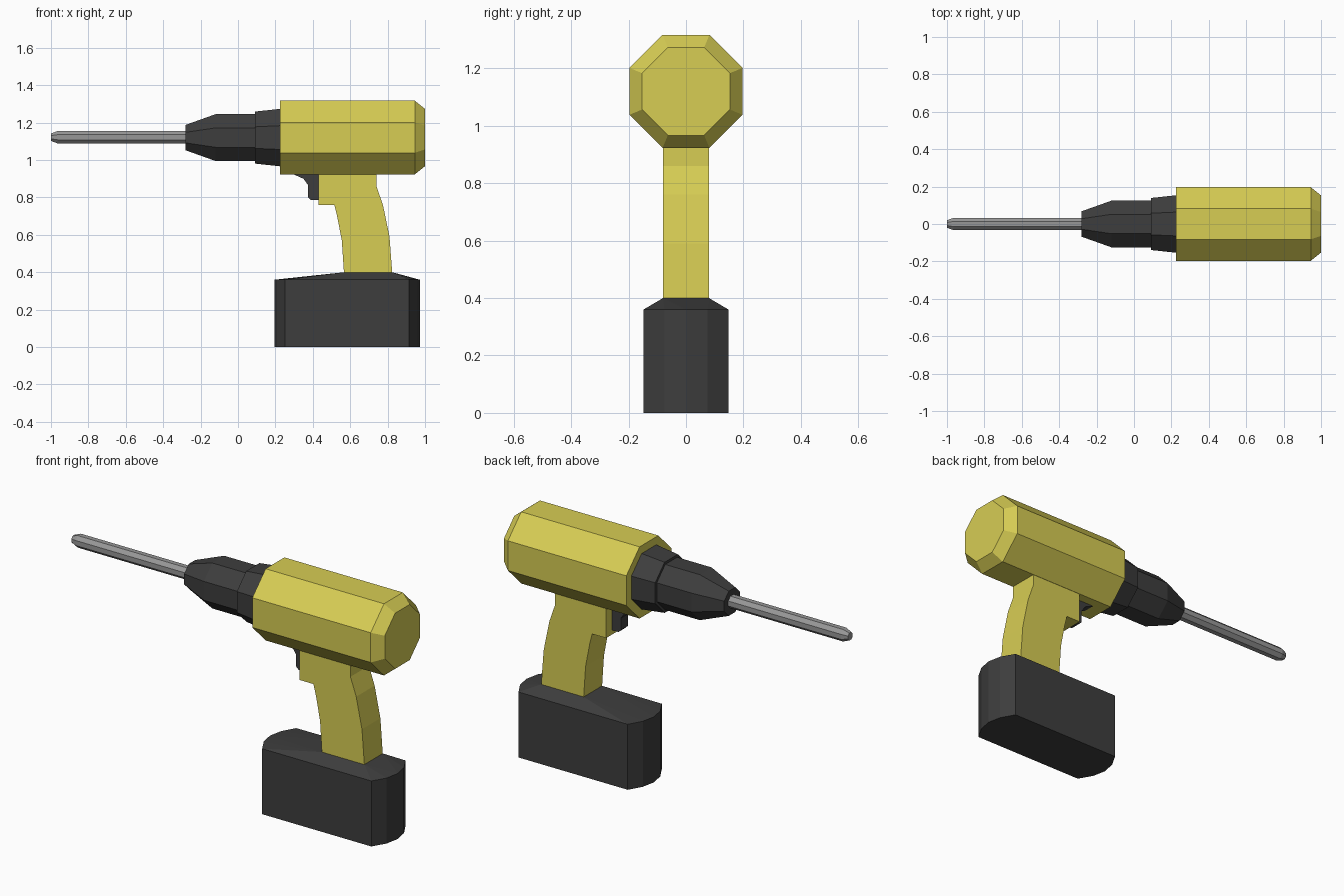
import bpy, bmesh, math
from mathutils import Vector

if "Cube" in bpy.data.objects:
    bpy.data.objects.remove(bpy.data.objects["Cube"])


def material(name, rgb):
    m = bpy.data.materials.new(name)
    m.diffuse_color = (*rgb, 1)
    m.use_nodes = True
    m.node_tree.nodes["Principled BSDF"].inputs["Base Color"].default_value = m.diffuse_color
    return m


YELLOW = material("yellow_plastic", (0.68, 0.61, 0.088))
DARK = material("dark_plastic", (0.047, 0.047, 0.047))
STEEL = material("grey_steel", (0.31, 0.31, 0.31))
AXIS_Z = 1.12  # height of the drill axis


def finish(bm, name, mat):
    bmesh.ops.recalc_face_normals(bm, faces=bm.faces)
    me = bpy.data.meshes.new(name)
    bm.to_mesh(me)
    bm.free()
    me.materials.append(mat)
    ob = bpy.data.objects.new(name, me)
    bpy.context.collection.objects.link(ob)
    return ob


def octagon_lathe(name, profile, mat, z=AXIS_Z):
    """Eight-sided solid along x; profile holds (x, half height across flats)."""
    bm = bmesh.new()
    rings = []
    for x, half in profile:
        r = half / math.cos(math.pi / 8)
        angles = [math.pi / 8 + i * math.pi / 4 for i in range(8)]
        rings.append([bm.verts.new((x, r * math.cos(a), z + r * math.sin(a))) for a in angles])
    for a, b in zip(rings, rings[1:]):
        for i in range(8):
            j = (i + 1) % 8
            bm.faces.new((a[i], a[j], b[j], b[i]))
    bm.faces.new(rings[0])
    bm.faces.new(rings[-1])
    return finish(bm, name, mat)


def side_extrude(name, outline, half_width, mat):
    """Extrude an (x, z) outline symmetrically along y."""
    bm = bmesh.new()
    face = bm.faces.new([bm.verts.new((x, -half_width, z)) for x, z in outline])
    ext = bmesh.ops.extrude_face_region(bm, geom=[face])
    verts = [g for g in ext["geom"] if isinstance(g, bmesh.types.BMVert)]
    bmesh.ops.translate(bm, verts=verts, vec=Vector((0, 2 * half_width, 0)))
    return finish(bm, name, mat)


# Motor housing with chamfered rear
octagon_lathe("motor_housing", [(0.225, 0.197), (0.945, 0.197), (1.0, 0.153)], YELLOW)

# Collar, chuck and bit
octagon_lathe("collar", [(0.09, 0.139), (0.23, 0.154)], DARK)
octagon_lathe("chuck", [(-0.28, 0.068), (-0.12, 0.125), (0.095, 0.125)], DARK)
octagon_lathe("drill_bit", [(-1.0, 0.02), (-0.965, 0.033), (-0.27, 0.033)], STEEL, 1.122)

# Curved grip
side_extrude("grip", [
    (0.43, 0.93), (0.43, 0.76), (0.515, 0.76), (0.53, 0.70), (0.555, 0.57),
    (0.567, 0.39), (0.825, 0.39), (0.81, 0.59), (0.775, 0.76), (0.74, 0.86), (0.74, 0.93)],
    0.08, YELLOW)

# Trigger
side_extrude("trigger", [
    (0.30, 0.93), (0.30, 0.922), (0.35, 0.90), (0.375, 0.865), (0.375, 0.80),
    (0.39, 0.785), (0.44, 0.785), (0.44, 0.93)], 0.03, DARK)

# Battery: bowed ends, top sloping up to the grip
bm = bmesh.new()
half_end = [(0.915, -0.148), (0.957, -0.075), (0.972, 0.0), (0.957, 0.075), (0.915, 0.148)]
outline = half_end + [(1.166 - x, y) for x, y in half_end]
for x, y in outline:
    for z in (0.0, 0.36):
        bm.verts.new((x, y, z))
for x in (0.567, 0.825):
    for y in (-0.08, 0.08):
        bm.verts.new((x, y, 0.40))
bmesh.ops.convex_hull(bm, input=bm.verts)
bmesh.ops.dissolve_limit(bm, angle_limit=0.01, verts=bm.verts, edges=bm.edges)
finish(bm, "battery", DARK)
